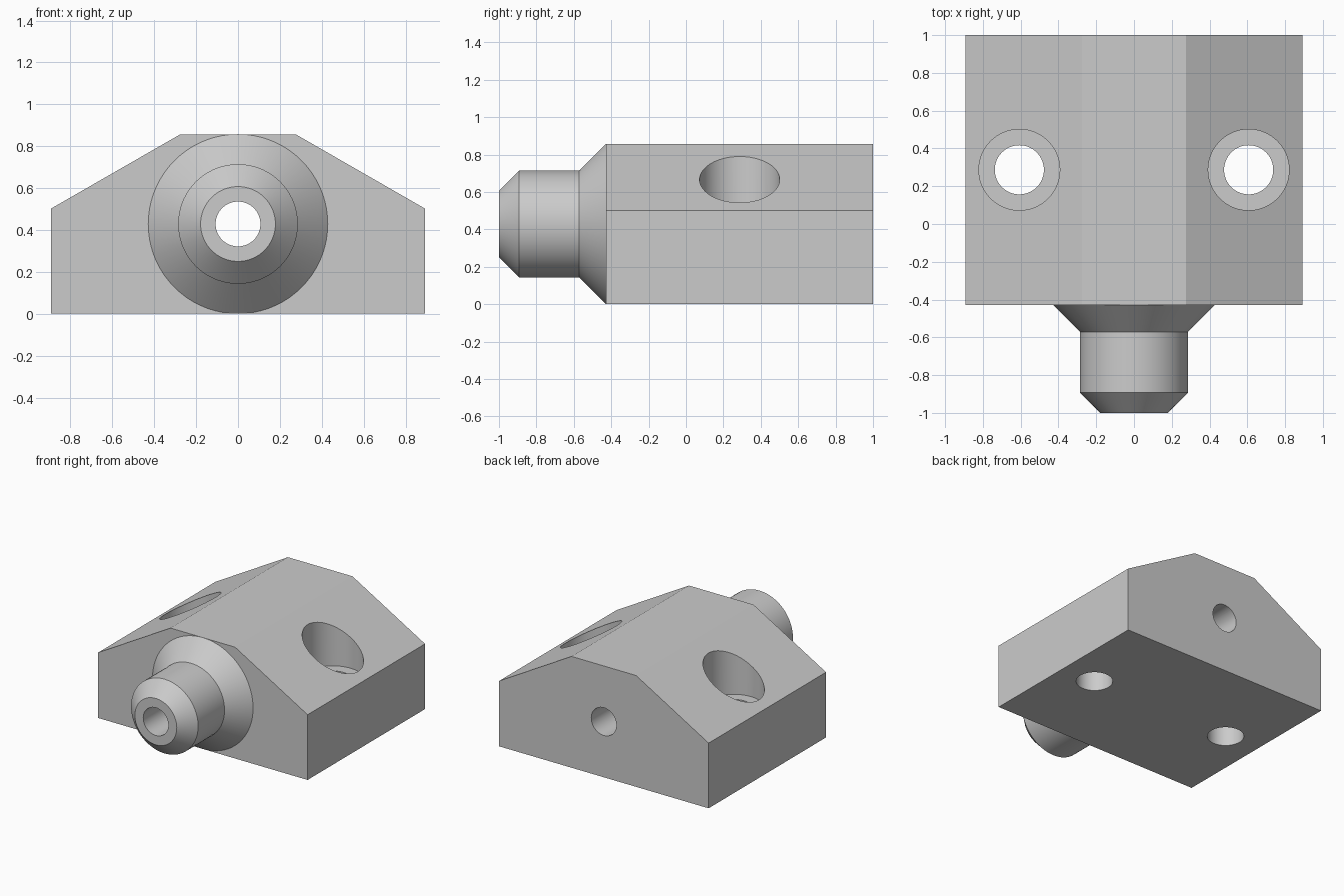
import bpy, bmesh, math
from mathutils import Matrix

if "Cube" in bpy.data.objects:
    bpy.data.objects.remove(bpy.data.objects["Cube"], do_unlink=True)

SEGMENTS = 72
AXIS_Z = 0.4286     # height of the nozzle and bore axis
FRONT_Y = -0.4286   # front face of the block
BORE_R = 0.107

grey = bpy.data.materials.new("light_grey")
grey.use_nodes = True
colour = (0.6, 0.6, 0.6, 1)
grey.diffuse_color = colour
grey.node_tree.nodes["Principled BSDF"].inputs["Base Color"].default_value = colour


def make_object(name, bm):
    bmesh.ops.recalc_face_normals(bm, faces=bm.faces)
    mesh = bpy.data.meshes.new(name)
    bm.to_mesh(mesh)
    bm.free()
    mesh.materials.append(grey)
    obj = bpy.data.objects.new(name, mesh)
    bpy.context.collection.objects.link(obj)
    return obj


def cylinder(name, radius, length, centre, along_y=False):
    bm = bmesh.new()
    turn = Matrix.Rotation(math.pi / 2, 4, "X") if along_y else Matrix()
    bmesh.ops.create_cone(bm, cap_ends=True, segments=SEGMENTS, radius1=radius,
                          radius2=radius, depth=length,
                          matrix=Matrix.Translation(centre) @ turn)
    return make_object(name, bm)


def smooth(obj):
    bpy.ops.object.select_all(action="DESELECT")
    obj.select_set(True)
    bpy.context.view_layer.objects.active = obj
    bpy.ops.object.shade_smooth_by_angle(angle=math.radians(25))


# Block: roof-shaped profile extruded front to back
half = [(0.893, 0), (0.893, 0.502), (0.275, 0.857)]
profile = half + [(-x, z) for x, z in reversed(half)]
bm = bmesh.new()
face = bm.faces.new([bm.verts.new((x, FRONT_Y, z)) for x, z in profile])
extruded = bmesh.ops.extrude_face_region(bm, geom=[face], use_keep_orig=True)
back = [v for v in extruded["geom"] if isinstance(v, bmesh.types.BMVert)]
bmesh.ops.translate(bm, verts=back, vec=(0, 1 - FRONT_Y, 0))
block = make_object("block", bm)

# Cutters: long bore, two bolt holes and their counterbores
cutters = [cylinder("bore_cutter", BORE_R, 3, (0, 0, AXIS_Z), along_y=True)]
for side in (-1, 1):
    x, y = side * 0.607, 0.287
    cutters.append(cylinder("bolt_hole_cutter", 0.13, 3, (x, y, 0.5)))
    cutters.append(cylinder("counterbore_cutter", 0.2143, 1, (x, y, AXIS_Z + 0.5)))

bpy.context.view_layer.objects.active = block
block.select_set(True)
for cutter in cutters:
    cut = block.modifiers.new(cutter.name, "BOOLEAN")
    cut.operation = "DIFFERENCE"
    cut.solver = "EXACT"
    cut.object = cutter
    bpy.ops.object.modifier_apply(modifier=cut.name)
for cutter in cutters:
    bpy.data.objects.remove(cutter, do_unlink=True)
smooth(block)

# Nozzle: stepped profile turned around the bore axis
outline = [(BORE_R, FRONT_Y), (BORE_R, -1), (0.1786, -1), (0.2857, -0.893),
           (0.2857, -0.5714), (0.4286, FRONT_Y)]
bm = bmesh.new()
points = [bm.verts.new((r, y, AXIS_Z)) for r, y in outline]
edges = [bm.edges.new(pair) for pair in zip(points, points[1:])]
bmesh.ops.spin(bm, geom=points + edges, cent=(0, 0, AXIS_Z), axis=(0, 1, 0),
               angle=math.tau, steps=SEGMENTS, use_merge=True)
bmesh.ops.remove_doubles(bm, verts=bm.verts, dist=0.0001)
nozzle = make_object("nozzle", bm)
smooth(nozzle)
